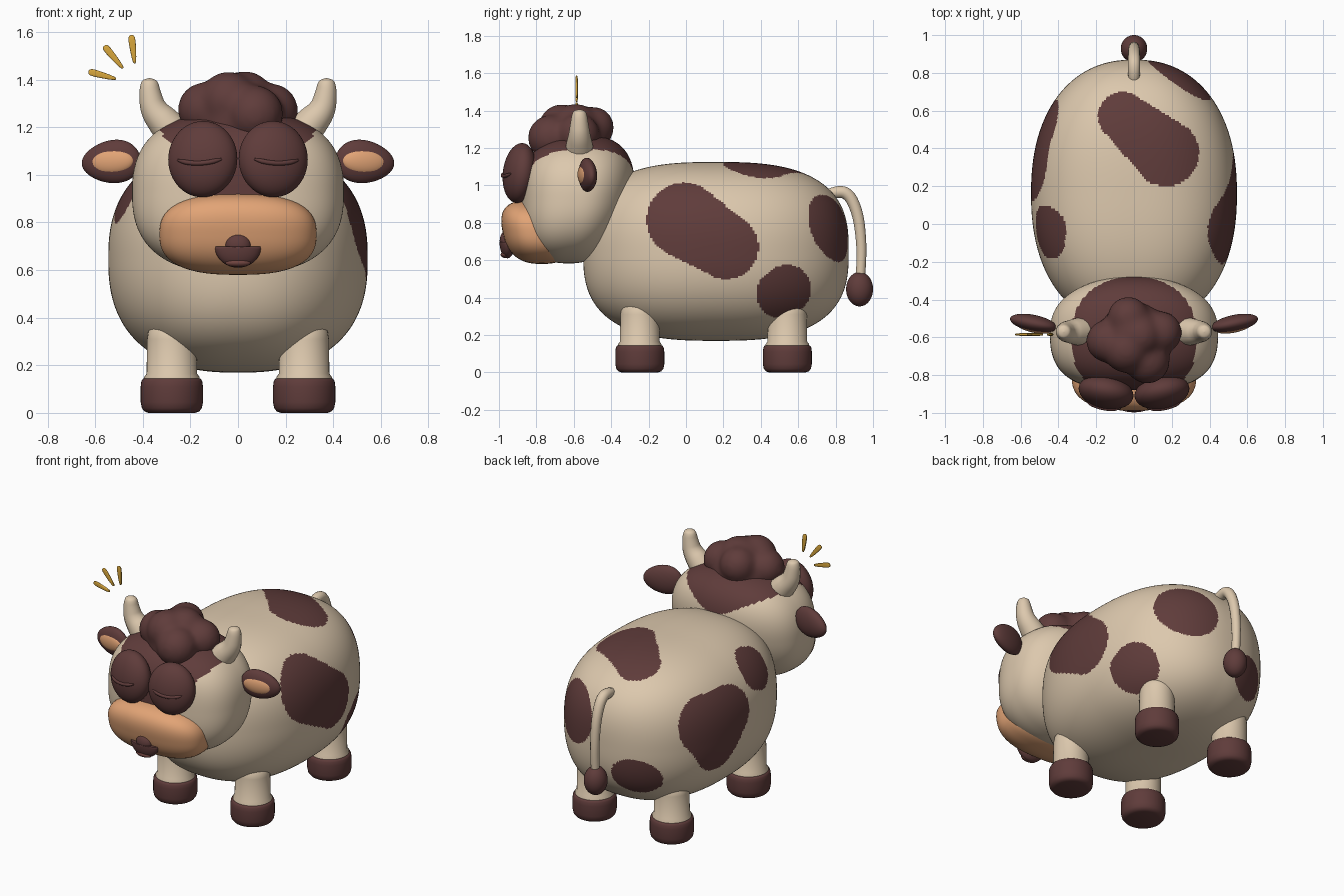
import bpy, bmesh, math
from mathutils import Vector, Matrix

if "Cube" in bpy.data.objects:
    bpy.data.objects.remove(bpy.data.objects["Cube"])


def mat(name, rgb):
    m = bpy.data.materials.new(name)
    m.diffuse_color = (*rgb, 1)
    m.use_nodes = True
    m.node_tree.nodes["Principled BSDF"].inputs["Base Color"].default_value = m.diffuse_color
    return m


CREAM = mat("cream", (0.72, 0.58, 0.42))
BROWN = mat("brown", (0.115, 0.045, 0.043))
PEACH = mat("peach", (0.76, 0.37, 0.18))
TONGUE = mat("tongue_brown", (0.16, 0.058, 0.05))
GOLD = mat("gold", (0.68, 0.38, 0.045))


def finish(name, bm, *mats):
    bmesh.ops.recalc_face_normals(bm, faces=bm.faces)
    me = bpy.data.meshes.new(name)
    bm.to_mesh(me)
    bm.free()
    for m in mats:
        me.materials.append(m)
    for p in me.polygons:
        p.use_smooth = True
    ob = bpy.data.objects.new(name, me)
    bpy.context.collection.objects.link(ob)
    return ob


def blob(name, loc, rad, mats, p=2.0, rot=(0, 0, 0), seg=48, rings=28, warp=None, paint=None):
    """Superellipsoid; warp bends unit points, paint picks a material per face."""
    bm = bmesh.new()
    bmesh.ops.create_uvsphere(bm, u_segments=seg, v_segments=rings, radius=1)
    turn = Matrix.Rotation(math.pi / 2, 3, 'X')
    place = Matrix.Translation(loc)
    for i, ax in enumerate('XYZ'):
        place = place @ Matrix.Rotation(rot[i], 4, ax)
    for v in bm.verts:
        c = turn @ v.co
        e = p(c) if callable(p) else p
        c = c / sum(abs(k) ** e for k in c) ** (1 / e)
        if warp:
            c = warp(c)
        v.co = place @ Vector((c.x * rad[0], c.y * rad[1], c.z * rad[2]))
    if paint:
        for f in bm.faces:
            f.material_index = int(paint(f.calc_center_median()))
    return finish(name, bm, *mats)


def lathe(name, loc, prof, m, seg=40):
    """Revolve (radius, z) points around z."""
    bm = bmesh.new()
    loops = [[bm.verts.new((loc[0] + r * math.cos(a), loc[1] + r * math.sin(a), z))
              for a in (2 * math.pi * i / seg for i in range(seg))] for r, z in prof]
    for a, b in zip(loops, loops[1:]):
        for i in range(seg):
            j = (i + 1) % seg
            bm.faces.new((a[i], a[j], b[j], b[i]))
    bm.faces.new(loops[0])
    bm.faces.new(loops[-1])
    return finish(name, bm, m)


def tube(name, pts, m):
    """Smooth tube through (x, y, z, radius) control points."""
    cu = bpy.data.curves.new(name, 'CURVE')
    cu.dimensions = '3D'
    cu.bevel_depth = 1
    cu.bevel_resolution = 5
    cu.use_fill_caps = True
    sp = cu.splines.new('NURBS')
    sp.points.add(len(pts) - 1)
    for q, (x, y, z, r) in zip(sp.points, pts):
        q.co = (x, y, z, 1)
        q.radius = r
    sp.order_u = 3
    sp.use_endpoint_u = True
    sp.resolution_u = 8
    ob = bpy.data.objects.new(name, cu)
    bpy.context.collection.objects.link(ob)
    cu.materials.append(m)
    bpy.ops.object.select_all(action='DESELECT')
    ob.select_set(True)
    bpy.context.view_layer.objects.active = ob
    bpy.ops.object.convert(target='MESH')
    bpy.ops.object.shade_smooth()


def in_cone(u, v, a, b):
    """Inside the rounded shape spanning circles a and b, each (u, v, radius)."""
    du, dv = b[0] - a[0], b[1] - a[1]
    t = ((u - a[0]) * du + (v - a[1]) * dv) / (du * du + dv * dv)
    t = max(0, min(1, t))
    return math.hypot(u - a[0] - t * du, v - a[1] - t * dv) < a[2] + t * (b[2] - a[2])


# Body with hide patches
def body_warp(c):
    t = max(-1, min(1, c.y))
    h = math.hypot(c.x, c.z)
    if h < 1e-6:
        return Vector((0, t, 0))
    x, z = c.x / h, c.z / h
    k = (abs(x) ** 2.45 + abs(z) ** 2.45) ** (1 / 2.45)
    return Vector((x / k * (1 - abs(t) ** 2.25) ** (1 / 2.25), t, z / k * (1 - abs(t) ** 2.8) ** (1 / 2.8)))


def patches(c):
    x, y, z = c
    if x > 0:  # right flank and right haunch
        if in_cone(y, z, (-0.01, 0.815, 0.2), (0.215, 0.67, 0.172)):
            return True
        if y < 0.7 and in_cone(y, z, (0.505, 0.42, 0.13), (0.54, 0.445, 0.13)):
            return True
    else:  # left flank and left shoulder
        tri = ((0.48, 0.76, 0.18), (0.29, 0.77, 0.17), (0.41, 0.60, 0.15))
        if any(in_cone(y, z, tri[i], tri[i - 1]) for i in range(3)):
            return True
        if in_cone(y, z, (-0.01, 0.93, 0.11), (-0.07, 0.91, 0.115)):
            return True
    if z > 0.65 and in_cone(x, y, (-0.06, 0.57, 0.13), (0.17, 0.375, 0.175)):
        return True  # back
    if y > 0.4:  # rump
        return (((x - 0.24) / 0.165) ** 2 + ((z - 0.77) / 0.18) ** 2 < 1
                or ((x + 0.2) / 0.14) ** 2 + ((z - 0.475) / 0.12) ** 2 < 1)
    return False


blob("body", (0, 0.16, 0.647), (0.545, 0.71, 0.478), (CREAM, BROWN),
     seg=320, rings=170, warp=body_warp, paint=patches)


# Head, fuller at the brow and receding at the nape, with a brown cap and blaze
def head_paint(c):
    cap = (abs(c.x) / 0.335) ** 2.2 + (abs(c.y + 0.605) / 0.325) ** 2.2 < 1 and c.z > 1.0
    blaze = c.y < -0.65 and c.z > 0.88 and abs(c.x) < 0.12 + 0.6 * max(0, c.z - 0.9)
    return cap or blaze


blob("head", (0, -0.585, 0.925), (0.445, 0.295, 0.342), (CREAM, BROWN), p=lambda d: 2.5 - 0.35 * d.y,
     seg=180, rings=100, paint=head_paint,
     warp=lambda c: Vector((c.x, c.y + (0.14 + 0.12 * c.y) * c.z, c.z)))

# Muzzle, mouth and nose
blob("muzzle", (0, -0.805, 0.75), (0.33, 0.175, 0.17), (PEACH,), p=2.6, seg=64, rings=40,
     warp=lambda c: Vector((c.x, c.y - 0.2 * c.z, c.z)))
blob("mouth", (0, -0.955, 0.698), (0.097, 0.042, 0.088), (BROWN,),
     warp=lambda c: Vector((c.x, c.y, min(c.z, 0.0))))
blob("tongue", (0, -0.967, 0.63), (0.054, 0.024, 0.018), (TONGUE,), seg=24, rings=16)
blob("nose", (0, -0.962, 0.705), (0.054, 0.034, 0.05), (BROWN,), seg=32, rings=20)

for s, side in ((-1, "left"), (1, "right")):
    # Closed eye with lid line
    ec, er, tilt = Vector((s * 0.148, -0.89, 1.066)), (0.147, 0.086, 0.161), s * 0.2
    lean = -0.12
    blob(side + "_eye", ec, er, (BROWN,), rot=(lean, 0, tilt))
    lid = []
    spin = Matrix.Rotation(lean, 3, 'X') @ Matrix.Rotation(tilt, 3, 'Z')
    for i in range(9):
        k = i / 4 - 1
        u, w = 0.64 * k, -0.17 + 0.11 * k * k
        q = Vector((u * er[0], -math.sqrt(1 - u * u - w * w) * er[1], w * er[2]))
        lid.append((*(ec + spin @ q), 0.004 if i in (0, 8) else 0.01))
    tube(side + "_eyelid", lid, BROWN)
    # Ear with peach inside
    leaf = lambda c, s=s: Vector((c.x, c.y, c.z * (1 - 0.16 * s * c.x)))
    blob(side + "_ear", (s * 0.533, -0.525, 1.055), (0.126, 0.044, 0.09), (BROWN,),
         rot=(0, s * 0.08, s * 0.2), warp=leaf)
    blob(side + "_inner_ear", (s * 0.53, -0.548, 1.056), (0.094, 0.027, 0.055), (PEACH,),
         rot=(0, s * 0.05, s * 0.2), seg=32, rings=20)
    # Horn
    horn = ((0.25, 1.15, 0.08), (0.30, 1.21, 0.074), (0.355, 1.27, 0.058), (0.37, 1.34, 0.047),
            (0.372, 1.385, 0.039), (0.372, 1.402, 0.026), (0.372, 1.406, 0.003))
    tube(side + "_horn", [(s * x, -0.57, z, r) for x, z, r in horn], CREAM)
    # Legs and hooves
    for y, end in ((-0.247, "front"), (0.542, "rear")):
        at = (s * 0.278, y)
        lathe(f"{side}_{end}_leg", at, ((0.116, 0.13), (0.117, 0.15), (0.106, 0.165), (0.104, 0.31),
              (0.098, 0.345), (0.07, 0.38), (0.03, 0.395)), CREAM)
        lathe(f"{side}_{end}_hoof", at, ((0.098, 0), (0.115, 0.006), (0.126, 0.02), (0.131, 0.045),
              (0.131, 0.11), (0.128, 0.132), (0.122, 0.143), (0.108, 0.147)), BROWN)

# Curly hair tuft fused from balls
bm = bmesh.new()
for x, y, z, r in ((0, -0.58, 1.28, 0.15), (-0.03, -0.495, 1.31, 0.112), (-0.14, -0.62, 1.275, 0.115),
                   (0.14, -0.575, 1.27, 0.115), (0.07, -0.725, 1.255, 0.122), (-0.04, -0.665, 1.31, 0.125),
                   (0.03, -0.59, 1.32, 0.118), (0.0, -0.6, 1.22, 0.19)):
    bmesh.ops.create_uvsphere(bm, u_segments=24, v_segments=16, radius=r,
                              matrix=Matrix.Translation((x, y, z)))
hair = finish("hair", bm, BROWN)
rm = hair.modifiers.new("fuse", 'REMESH')
rm.mode = 'VOXEL'
rm.voxel_size = 0.014
rm.use_smooth_shade = True
sm = hair.modifiers.new("soften", 'SMOOTH')
sm.factor = 0.5
sm.iterations = 22

# Tail
tail = ((0.76, 0.95, 0.028), (0.80, 0.967, 0.033), (0.87, 0.96, 0.033), (0.92, 0.85, 0.031),
        (0.938, 0.70, 0.028), (0.938, 0.58, 0.026), (0.93, 0.48, 0.026))
tube("tail", [(0, y, z, r) for y, z, r in tail], CREAM)
blob("tail_tuft", (0, 0.928, 0.445), (0.07, 0.072, 0.092), (BROWN,))

# Surprise marks: thin tapered dashes beside the horn
for i, (x0, z0, x1, z1) in enumerate(((-0.448, 1.587, -0.434, 1.468), (-0.562, 1.542, -0.483, 1.447),
                                      (-0.628, 1.434, -0.512, 1.403))):
    d = Vector((x0 - x1, 0, z0 - z1))
    blob(f"surprise_mark_{i + 1}", ((x0 + x1) / 2, -0.585, (z0 + z1) / 2),
         (0.0145, 0.007, d.length / 2), (GOLD,), p=3.5, rot=(0, math.atan2(d.x, d.z), 0), seg=24, rings=20,
         warp=lambda c: Vector((c.x * (0.88 + 0.32 * c.z), c.y, c.z)))
